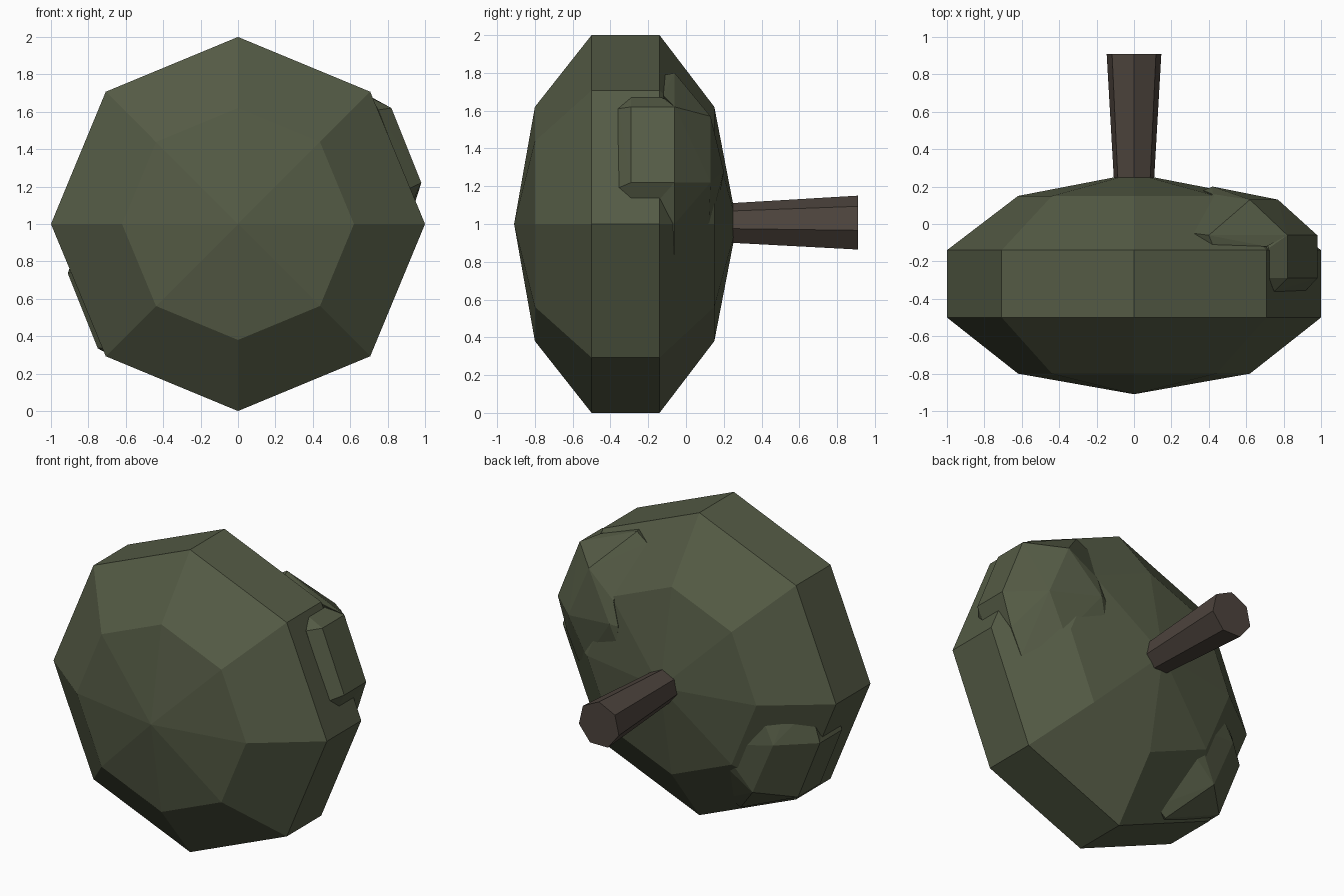
import bpy, bmesh
from math import cos, sin, pi
from mathutils import Vector

if "Cube" in bpy.data.objects:
    bpy.data.objects.remove(bpy.data.objects["Cube"])


def material(name, rgb):
    m = bpy.data.materials.new(name)
    m.diffuse_color = (*rgb, 1)
    m.use_nodes = True
    m.node_tree.nodes["Principled BSDF"].inputs["Base Color"].default_value = m.diffuse_color
    return m


GREEN = material("olive", (0.09, 0.105, 0.06))
BROWN = material("stem_brown", (0.075, 0.058, 0.047))


def finish(name, bm, mat):
    bmesh.ops.recalc_face_normals(bm, faces=bm.faces)
    me = bpy.data.meshes.new(name)
    bm.to_mesh(me)
    bm.free()
    ob = bpy.data.objects.new(name, me)
    me.materials.append(mat)
    bpy.context.collection.objects.link(ob)
    return ob


def lathe(name, profile, sides, start, mat):
    """Revolve (radius, y) points about the y axis through z = 1."""
    bm = bmesh.new()
    rings = []
    for r, y in profile:
        n = 1 if r == 0 else sides
        rings.append([bm.verts.new((r * cos(start + 2 * pi * i / sides), y,
                                    1 + r * sin(start + 2 * pi * i / sides)))
                      for i in range(n)])
    for a, b in zip(rings, rings[1:]):
        for i in range(sides):
            j = (i + 1) % sides
            if len(a) == 1:
                bm.faces.new((a[0], b[i], b[j]))
            elif len(b) == 1:
                bm.faces.new((a[i], a[j], b[0]))
            else:
                bm.faces.new((a[i], a[j], b[j], b[i]))
    for ring in (rings[0], rings[-1]):
        if len(ring) > 1:
            bm.faces.new(ring)
    return finish(name, bm, mat)


# Eight-sided body and seven-sided flared stem
lathe("body", [(0, -0.91), (0.62, -0.80), (1, -0.50), (1, -0.14),
               (0.62, 0.15), (0, 0.27)], 8, 0, GREEN)
lathe("stem", [(0.108, 0.2), (0.15, 0.91)], 7, pi / 2, BROWN)

# Raised corners of a lump wrapping over the rim
A, B = (0.98, -0.06, 1.22), (0.82, -0.06, 1.62)
C, E = (0.77, 0.13, 1.22), (0.62, 0.13, 1.57)
D, F = (0.42, 0.20, 1.28), (0.40, -0.06, 1.80)
CORE = (0.4, 0.0, 1.3)

LUMP = [
    # rim plate with chamfered front corners
    [A, B, C, E, CORE, (0.98, -0.29, 1.22), (0.82, -0.29, 1.62),
     (0.72, -0.29, 1.67), (0.94, -0.29, 1.13), (0.915, -0.36, 1.19),
     (0.75, -0.36, 1.61), (0.94, -0.14, 1.13), (0.72, -0.13, 1.67)],
    # lower tail tapering to a point
    [A, C, D, CORE, (0.83, -0.06, 0.83), (0.64, 0.12, 0.97),
     (0.91, -0.06, 1.0), (0.94, -0.14, 1.13), (0.38, 0.18, 1.16)],
    # back cap
    [C, D, E, CORE, (0.38, 0.18, 1.16), (0.37, 0.18, 1.27), (0.42, 0.16, 1.42)],
    # upper shoulder
    [B, D, E, F, CORE, (0.32, -0.05, 1.75), (0.42, -0.11, 1.79),
     (0.71, -0.12, 1.68), (0.42, 0.16, 1.42)],
]


def lump(name, place):
    bm = bmesh.new()
    for pts in LUMP:
        vs = [bm.verts.new(place(Vector(p))) for p in pts]
        res = bmesh.ops.convex_hull(bm, input=vs)
        inner = [v for v in res["geom_interior"] if isinstance(v, bmesh.types.BMVert)]
        bmesh.ops.delete(bm, geom=inner, context="VERTS")
    return finish(name, bm, GREEN)


# Upper right lump, and the same half turned and sunk deeper at lower left
lump("upper_lump", lambda p: p)
lump("lower_lump", lambda p: Vector((0.07 - p.x, p.y - 0.04, 1.955 - p.z)))
